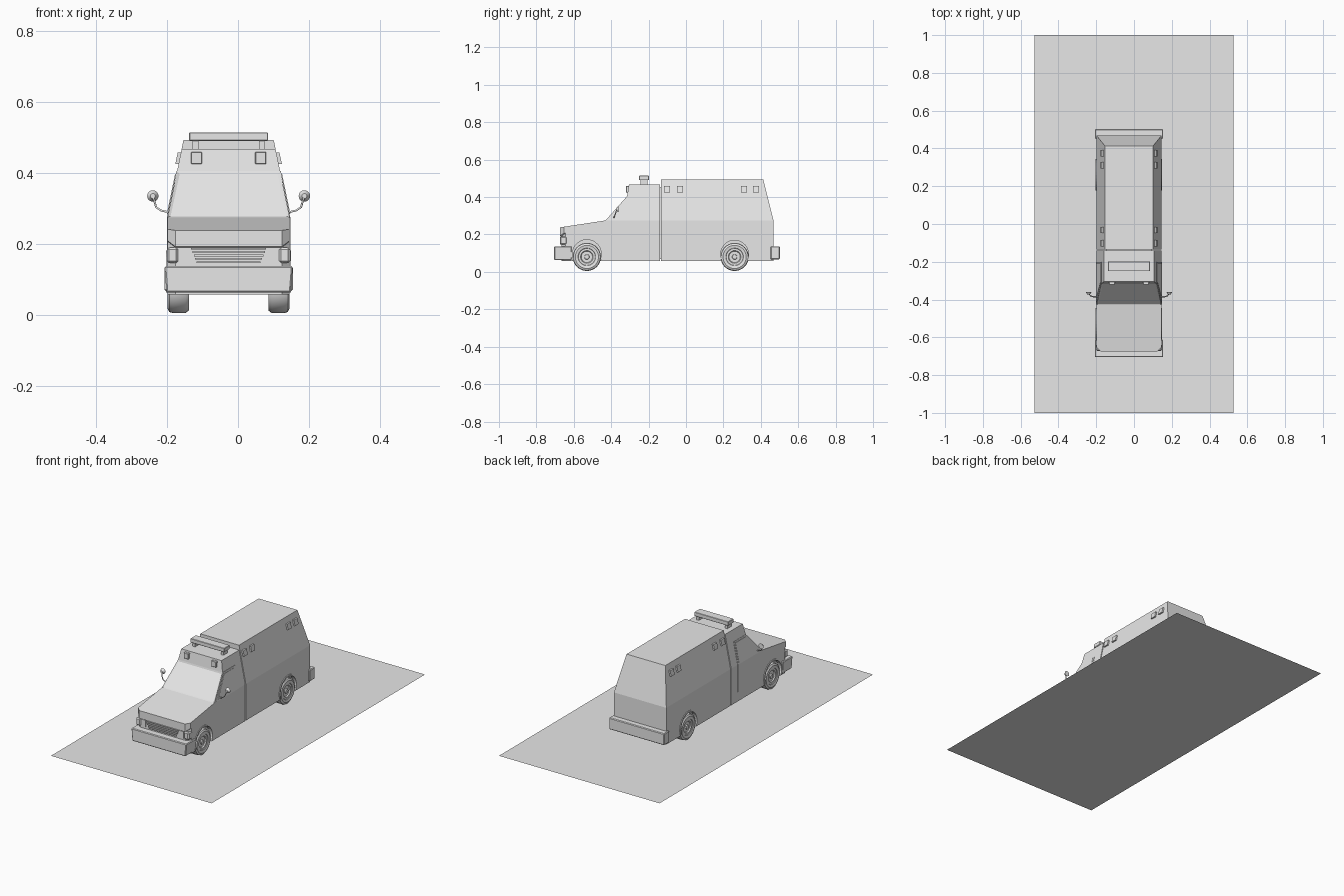
import bpy, bmesh, math
from mathutils import Vector, Matrix

if "Cube" in bpy.data.objects:
    bpy.data.objects.remove(bpy.data.objects["Cube"])

CX = -0.0265                      # the vehicle sits slightly off centre on its base
grey = bpy.data.materials.new("plain_grey")
grey.diffuse_color = (0.8, 0.8, 0.8, 1)
grey.use_nodes = True
grey.node_tree.nodes["Principled BSDF"].inputs["Base Color"].default_value = grey.diffuse_color


def finish(name, bm, smooth=False):
    bmesh.ops.recalc_face_normals(bm, faces=bm.faces[:])
    me = bpy.data.meshes.new(name)
    bm.to_mesh(me)
    bm.free()
    me.materials.append(grey)
    ob = bpy.data.objects.new(name, me)
    bpy.context.collection.objects.link(ob)
    if smooth:
        bpy.ops.object.select_all(action='DESELECT')
        ob.select_set(True)
        bpy.context.view_layer.objects.active = ob
        bpy.ops.object.shade_smooth_by_angle(angle=math.radians(35))
    return ob


def hw(z):
    """Half width of the body: straight sides below, leaning inwards above."""
    return 0.172 - max(0, z - 0.275) * 0.045 / 0.218


def prism_bm(pts, xa, xb):
    """Side profile (y, z) stretched between two x functions of z."""
    bm = bmesh.new()
    a = [bm.verts.new((CX + xa(z), y, z)) for y, z in pts]
    b = [bm.verts.new((CX + xb(z), y, z)) for y, z in pts]
    bm.faces.new(a)
    bm.faces.new(b[::-1])
    n = len(pts)
    for i in range(n):
        j = (i + 1) % n
        bm.faces.new((a[j], a[i], b[i], b[j]))
    bmesh.ops.recalc_face_normals(bm, faces=bm.faces[:])
    return bm


def body_bm(pts):
    return prism_bm(pts, lambda z: -hw(z), hw)


def side_plates(name, pts, off, depth=0.004):
    for s, side in ((-1, "left"), (1, "right")):
        finish(f"{name}_{side}", prism_bm(pts, lambda z: s * (hw(z) - depth),
                                          lambda z: s * (hw(z) + off)))


def rect(y0, y1, z0, z1):
    return [(y0, z0), (y1, z0), (y1, z1), (y0, z1)]


def box(name, x0, x1, y0, y1, z0, z1, bevel=0, taper=0):
    bm = prism_bm(rect(y0, y1, z0, z1), lambda z: x0 + taper * (z < z1 - 1e-6),
                  lambda z: x1 - taper * (z < z1 - 1e-6))
    if bevel:
        bmesh.ops.bevel(bm, geom=bm.edges[:], offset=bevel, segments=1, affect='EDGES')
    return finish(name, bm)


# Flat base the vehicle stands on
bm = bmesh.new()
bmesh.ops.create_grid(bm, x_segments=1, y_segments=1, size=1,
                      matrix=Matrix.Diagonal((0.527, 1, 1, 1)))
finish("base_plate", bm)

# Lower cab with bonnet, front corners chamfered
bm = body_bm([(-0.666, 0.058), (-0.666, 0.19), (-0.674, 0.192), (-0.674, 0.238),
              (-0.43, 0.275), (-0.14, 0.275), (-0.14, 0.058)])
corner = [e for e in bm.edges if all(v.co.y < -0.66 for v in e.verts)
          and abs(e.verts[0].co.x - e.verts[1].co.x) < 1e-4]
bmesh.ops.bevel(bm, geom=corner, offset=0.022, segments=1, affect='EDGES')
lower_cab = finish("lower_cab", bm)

# Upper cab with inset windscreen
bm = body_bm([(-0.43, 0.275), (-0.315, 0.405), (-0.305, 0.468), (-0.14, 0.468), (-0.14, 0.275)])
glass = [f for f in bm.faces if f.normal.y < -0.5 and f.normal.z > 0.4]
bmesh.ops.inset_region(bm, faces=glass, thickness=0.011, depth=-0.004)
finish("upper_cab", bm)

# Rear module, with a narrow joint to the cab
lower_module = finish("lower_module", body_bm(rect(-0.134, 0.468, 0.058, 0.275)))
finish("upper_module", body_bm([(-0.134, 0.275), (-0.134, 0.493), (0.413, 0.493), (0.468, 0.275)]))
box("cab_joint", -0.122, 0.122, -0.15, -0.12, 0.07, 0.455)

# Cab doors and side windows
side_plates("door", rect(-0.425, -0.2, 0.115, 0.275), 0.002)
side_plates("window_frame", [(-0.42, 0.275), (-0.312, 0.405), (-0.2, 0.405), (-0.2, 0.275)], 0.002)
side_plates("side_window", [(-0.395, 0.284), (-0.308, 0.396), (-0.21, 0.396), (-0.21, 0.284)], 0.004)

# Warning lights along the module sides and on the cab brow
for i, y in enumerate((-0.118, -0.048, 0.294, 0.358)):
    side_plates(f"side_light_{i}", rect(y, y + 0.033, 0.425, 0.458), 0.009)
for s in (-1, 1):
    a, b = sorted((s * 0.075, s * 0.106))
    box("brow_light", a, b, -0.321, -0.30, 0.425, 0.459, 0.002)

# Roof light bar on two feet
box("light_bar", -0.111, 0.111, -0.25, -0.198, 0.490, 0.514, 0.002)
for s in (-1, 1):
    box("light_bar_foot", s * 0.093 - 0.008, s * 0.093 + 0.008, -0.243, -0.205, 0.465, 0.492)

# Bumpers
box("front_bumper", -0.181, 0.181, -0.705, -0.612, 0.063, 0.137, 0.004, 0.006)
box("rear_bumper", -0.181, 0.181, 0.452, 0.502, 0.067, 0.136, 0.004)

# Headlamps, corner lamps and slatted grille
for s in (-1, 1):
    a, b = sorted((s * 0.142, s * 0.174))
    box("headlamp", a, b, -0.673, -0.636, 0.146, 0.19, 0.006)
    a, b = sorted((s * 0.112, s * 0.139))
    box("indicator", a, b, -0.67, -0.65, 0.148, 0.188)
for i in range(5):
    z = 0.146 + i * 0.0095
    w = 0.09 + i * 0.004
    box("grille_slat", -w, w, -0.673, -0.655, z, z + 0.005)

# Wheels, arch cut-outs and arch flares
tyre = [(0, .166), (.012, .166), (.014, .160), (.03, .160), (.034, .166), (.045, .166),
        (.047, .169), (.062, .172), (.072, .167), (.075, .157), (.075, .122), (.068, .112), (0, .112)]
for end, y, arch, body in (("front", -0.53, 0.086, lower_cab), ("rear", 0.26, 0.083, lower_module)):
    for s, side in ((-1, "left"), (1, "right")):
        bm = bmesh.new()
        vs = [bm.verts.new((CX + s * x, y, 0.08 + r)) for r, x in tyre]
        es = [bm.edges.new(p) for p in zip(vs, vs[1:])]
        bmesh.ops.spin(bm, geom=vs + es, cent=(CX, y, 0.08), axis=(1, 0, 0),
                       angle=2 * math.pi, steps=32)
        bmesh.ops.remove_doubles(bm, verts=bm.verts[:], dist=1e-5)
        finish(f"{end}_wheel_{side}", bm, True)

        bm = bmesh.new()
        bmesh.ops.create_cone(bm, cap_ends=True, segments=32, radius1=arch - 0.005, radius2=arch - 0.005,
                              depth=0.1, matrix=Matrix.Translation((CX + s * 0.153, y, 0.095))
                              @ Matrix.Rotation(math.pi / 2, 4, 'Y'))
        cutter = finish(f"{end}_arch_cutter_{side}", bm)
        cutter.hide_render = True
        cutter.hide_viewport = True
        mod = body.modifiers.new("arch", 'BOOLEAN')
        mod.operation = 'DIFFERENCE'
        mod.solver = 'EXACT'
        mod.object = cutter

    angles = [math.radians(-22 + 224 * i / 18) for i in range(19)]
    ring = [(y + arch * math.cos(t), 0.095 + arch * math.sin(t)) for t in angles]
    ring += [(y + (arch - 0.009) * math.cos(t), 0.095 + (arch - 0.009) * math.sin(t))
             for t in reversed(angles)]
    side_plates(f"{end}_arch_flare", ring, 0.004, 0.02)

# Round door mirrors on bent arms
for s, side in ((-1, "left"), (1, "right")):
    path = [(0.168, -0.385, 0.289), (0.19, -0.385, 0.294), (0.204, -0.38, 0.303), (0.2135, -0.37, 0.335)]
    cu = bpy.data.curves.new(f"mirror_arm_{side}", 'CURVE')
    cu.dimensions = '3D'
    cu.bevel_depth = 0.003
    cu.bevel_resolution = 1
    sp = cu.splines.new('POLY')
    sp.points.add(len(path) - 1)
    for p, (x, y, z) in zip(sp.points, path):
        p.co = (CX + s * x, y, z, 1)
    cu.materials.append(grey)
    bpy.context.collection.objects.link(bpy.data.objects.new(f"mirror_arm_{side}", cu))
    bm = bmesh.new()
    bmesh.ops.create_cone(bm, cap_ends=True, segments=20, radius1=0.016, radius2=0.007, depth=0.014,
                          matrix=Matrix.Translation((CX + s * 0.2135, -0.367, 0.335))
                          @ Matrix.Rotation(math.pi / 2, 4, 'X'))
    finish(f"mirror_{side}", bm, True)
